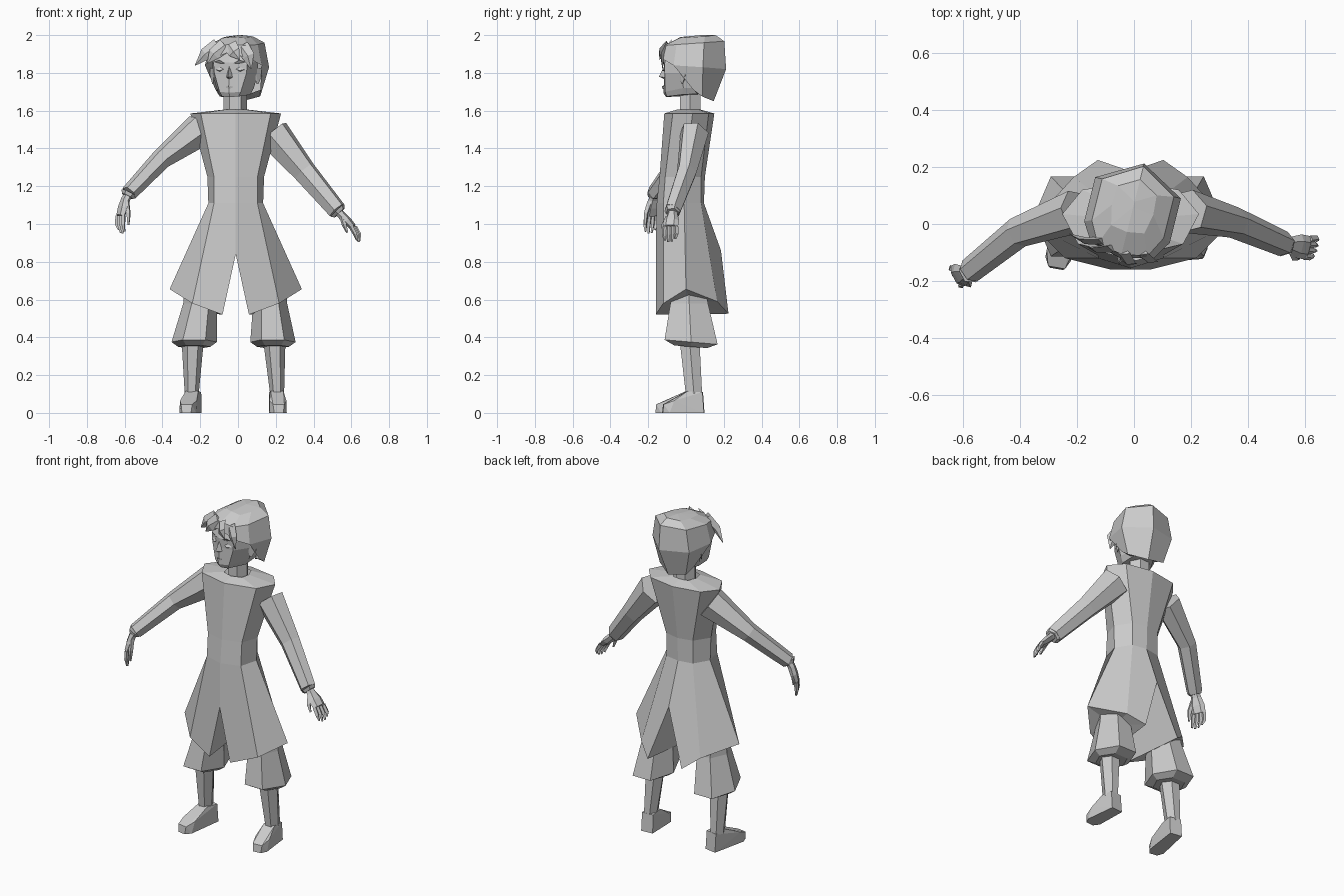
import bpy, bmesh, math
from mathutils import Vector, Matrix

cube = bpy.data.objects.get("Cube")
if cube:
    bpy.data.objects.remove(cube, do_unlink=True)

grey = bpy.data.materials.new("plain grey")
grey.use_nodes = True
grey.diffuse_color = (0.6, 0.6, 0.6, 1)
grey.node_tree.nodes["Principled BSDF"].inputs["Base Color"].default_value = (0.6, 0.6, 0.6, 1)

HEAD = Matrix.Translation((-0.01, 0.03, 0)) @ Matrix.Rotation(math.radians(-14), 4, 'Z')
BODY = Matrix.Translation((-0.012, 0, 0))


def finish(name, bm, matrix=None):
    bmesh.ops.remove_doubles(bm, verts=bm.verts, dist=0.0005)
    bmesh.ops.recalc_face_normals(bm, faces=bm.faces)
    if matrix:
        bm.transform(matrix)
    mesh = bpy.data.meshes.new(name)
    bm.to_mesh(mesh)
    bm.free()
    mesh.materials.append(grey)
    obj = bpy.data.objects.new(name, mesh)
    bpy.context.collection.objects.link(obj)
    return obj


def mirrored(name, rows, matrix, extra=()):
    """Grid of half-profile rows, mirrored in x; None leaves a gap."""
    bm = bmesh.new()
    for s in (1, -1):
        v = [[p and bm.verts.new((p[0] * s, p[1], p[2])) for p in row] for row in rows]
        for a, b in zip(v, v[1:]):
            for i in range(len(a) - 1):
                quad = (a[i], a[i + 1], b[i + 1], b[i])
                if all(quad):
                    bm.faces.new(quad)
        for face in extra:
            bm.faces.new([v[r][c] for r, c in face])
    return finish(name, bm, matrix)


def loft(name, rings, n=6, matrix=None):
    """Closed tube through rings given as centre, u, v."""
    bm = bmesh.new()
    loops = []
    for c, u, v in rings:
        angles = [2 * math.pi * i / n for i in range(n)]
        loops.append([bm.verts.new(Vector(c) + Vector(u) * math.cos(t) + Vector(v) * math.sin(t))
                      for t in angles])
    for a, b in zip(loops, loops[1:]):
        for i in range(n):
            bm.faces.new((a[i], a[(i + 1) % n], b[(i + 1) % n], b[i]))
    bm.faces.new(loops[0])
    bm.faces.new(loops[-1])
    return finish(name, bm, matrix)


def tube(name, points, radii, across, n=6, matrix=None):
    """Tube along a path; radii are (across, thick) pairs."""
    pts = [Vector(p) for p in points]
    rings = []
    for i, p in enumerate(pts):
        d = (pts[min(i + 1, len(pts) - 1)] - pts[max(i - 1, 0)]).normalized()
        w = Vector(across)
        w = (w - d * w.dot(d)).normalized()
        rings.append((p, w * radii[i][0], d.cross(w) * radii[i][1]))
    return loft(name, rings, n, matrix)


def hull(name, points, matrix=None):
    bm = bmesh.new()
    for p in points:
        bm.verts.new(p)
    bmesh.ops.convex_hull(bm, input=bm.verts)
    return finish(name, bm, matrix)


# Long coat: collar, shoulders, waist, hips, slit tops, hem, underside
coat_rows = [
    [(0, -.05, 1.605), (.06, -.03, 1.605), (.07, .02, 1.605), (.05, .07, 1.605), (0, .08, 1.605)],
    [(0, -.115, 1.585), (.185, -.07, 1.585), (.24, .035, 1.585), (.17, .12, 1.585), (0, .15, 1.585)],
    [(0, -.14, 1.25), (.115, -.11, 1.25), (.15, -.01, 1.25), (.09, .08, 1.25), (0, .1, 1.25)],
    [(0, -.155, 1.11), (.115, -.12, 1.11), (.145, -.01, 1.11), (.09, .08, 1.11), (0, .095, 1.11)],
    [(0, -.16, .84), None, None, None, (0, .185, .86)],
    [(.07, -.16, .52), (.23, -.12, .58), (.35, 0, .655), (.2, .165, .59), (.115, .225, .525)],
    [None, None, (.18, .02, .59), None, None],
]
coat_extra = [
    [(3, 0), (3, 1), (5, 1), (5, 0), (4, 0)],
    [(3, 1), (3, 2), (5, 2), (5, 1)],
    [(3, 2), (3, 3), (5, 3), (5, 2)],
    [(3, 3), (3, 4), (4, 4), (5, 4), (5, 3)],
    [(4, 0), (5, 0), (5, 4), (4, 4)],
    [(5, 4), (5, 0), (6, 2)],
] + [[(5, i), (5, i + 1), (6, 2)] for i in range(4)]
mirrored("coat", coat_rows, BODY, coat_extra)

# Neck
loft("neck", [((-.015, .022, z), (.062, 0, 0), (0, .062, 0)) for z in (1.57, 1.7)])

# Legs: baggy trousers, shins and feet
for side, s, hip, knee, ankle, turn, toe in (("left", 1, .17, .185, .207, 4, .035),
                                             ("right", -1, -.2, -.232, -.245, -10, 0)):
    loft(side + "_trouser", [
        ((hip, .017, .66), (.085, 0, 0), (0, .1, 0)),
        ((hip, .017, .58), (.09, 0, 0), (0, .115, 0)),
        ((knee, .027, .375), (.12, 0, 0), (0, .162, -.014)),
        ((knee, .025, .35), (.085, 0, 0), (0, .1, -.008)),
    ])
    loft(side + "_shin", [
        ((knee + .008 * s, .02, .37), (.058, 0, 0), (0, .06, 0)),
        ((ankle, .042, .1), (.037, 0, 0), (0, .05, 0)),
    ])
    foot = [(.037, .093, 0), (.036, .085, .11), (.034, .005, .115), (.045, -.10 + toe, .065),
            (.03, -.155 + toe, .045), (.045, -.125 + toe, 0), (.024, -.16 + toe, 0)]
    hull(side + "_foot", [(x * m, y, z) for x, y, z in foot for m in (1, -1)],
         Matrix.Translation((ankle, 0, 0)) @ Matrix.Rotation(math.radians(turn), 4, 'Z'))

# Arms: sleeve, cuff, palm, fingers and thumb
arms = {
    "left": dict(across=(.3, .95, 0), shoulder=(.185, .045, 1.48), elbow=(.352, .005, 1.278),
                 wrist=(.525, -.07, 1.072), palm=(.55, -.073, 1.045), knuckle=(.608, -.083, .985),
                 tip=(.642, -.085, .905), thumb=(.578, -.122, .955), grow=1.0),
    "right": dict(across=(-.5, .87, 0), shoulder=(-.2, .045, 1.5), elbow=(-.408, -.03, 1.342),
                  wrist=(-.577, -.165, 1.163), palm=(-.595, -.172, 1.13), knuckle=(-.622, -.183, 1.045),
                  tip=(-.615, -.19, .95), thumb=(-.58, -.215, .995), grow=.84),
}
for side, a in arms.items():
    g = a["grow"]
    w = Vector(a["across"]).normalized()
    wrist, palm, knuckle, tip = (Vector(a[k]) for k in ("wrist", "palm", "knuckle", "tip"))
    tube(side + "_sleeve", [a["shoulder"], a["elbow"], wrist],
         [(.078, .095), (.055, .066 * g), (.045, .052 * g)], w)
    tube(side + "_cuff", [wrist, wrist.lerp(palm, .5)], [(.045, .052 * g), (.036, .038 * g)], w)
    tube(side + "_palm", [wrist, palm, palm.lerp(knuckle, .5), knuckle],
         [(.026, .022), (.03, .022), (.043, .022), (.042, .016)], w)
    for i in range(4):
        off = w * (i - 1.5) * .021
        mid = knuckle.lerp(tip, .5) + off * 1.1 + Vector((.006 if side == "left" else -.006, 0, 0))
        end = knuckle.lerp(tip, (.9, 1, .96, .8)[i]) + off * .9
        tube(f"{side}_finger_{i + 1}", [knuckle + off, mid, end],
             [(.013, .013), (.011, .011), (.006, .006)], w, 4)
    base = palm.lerp(knuckle, .15) - w * .02
    thumb = Vector(a["thumb"])
    tube(side + "_thumb", [base, base.lerp(thumb, .5) - w * .01, thumb],
         [(.016, .016), (.013, .013), (.006, .006)], w, 4)

# Head: angular face with closed chin
face_rows = [
    [(0, 0, 1.68), (0, 0, 1.68), (0, 0, 1.68), (0, .06, 1.69)],
    [(0, -.14, 1.672), (.045, -.125, 1.675), (.085, -.03, 1.685), (.06, .06, 1.69)],
    [(0, -.155, 1.695), (.058, -.13, 1.7), (.102, -.02, 1.72), (.07, .08, 1.72)],
    [(0, -.148, 1.8), (.088, -.125, 1.8), (.125, -.02, 1.8), (.08, .1, 1.8)],
    [(0, -.153, 1.855), (.092, -.125, 1.85), (.125, -.02, 1.86), (.08, .1, 1.86)],
    [(0, -.12, 1.95), (.07, -.1, 1.95), (.1, 0, 1.95), (.07, .1, 1.95)],
]
bm_face = mirrored("face", face_rows, HEAD)

# Nose, lips, closed eyelids, brows and ears
hull("nose", [(0, -.148, 1.84), (.02, -.14, 1.775), (-.02, -.14, 1.775),
              (0, -.178, 1.78), (0, -.145, 1.765)], HEAD)
hull("lips", [(.03, -.14, 1.726), (-.03, -.14, 1.726), (0, -.162, 1.732),
              (0, -.16, 1.715), (0, -.14, 1.715)], HEAD)
for s, side in ((1, "left"), (-1, "right")):
    hull(side + "_eyelid", [(s * x, y, z) for x, y, z in (
        (.028, -.138, 1.822), (.085, -.125, 1.82), (.055, -.146, 1.812),
        (.055, -.13, 1.838), (.055, -.13, 1.805))], HEAD)
    hull(side + "_brow", [(s * x, y, z) for x, y, z in (
        (.022, -.15, 1.85), (.085, -.132, 1.858), (.055, -.15, 1.868), (.055, -.135, 1.85))], HEAD)
    hull(side + "_ear", [(s * x, y, z) for x, y, z in (
        (.115, -.04, 1.82), (.115, -.03, 1.745), (.115, .0, 1.78),
        (.145, .005, 1.83), (.142, .0, 1.785), (.125, -.02, 1.74))], HEAD)

# Hair cap, open over the face
hair_rows = [
    [(0, .03, 1.998), (0, .03, 1.998), (0, .03, 1.998), (0, .05, 2), (0, .05, 2)],
    [(0, -.06, 1.99), (.06, -.05, 1.985), (.075, .02, 1.988), (.07, .09, 1.993), (0, .13, 2)],
    [(0, -.14, 1.95), (.09, -.125, 1.945), (.13, -.05, 1.95), (.13, .1, 1.96), (0, .178, 1.968)],
    [(0, -.155, 1.91), (.115, -.125, 1.87), (.155, -.06, 1.84), (.155, .1, 1.83), (0, .188, 1.82)],
    [None, None, (.122, .04, 1.71), (.11, .085, 1.675), (0, .12, 1.65)],
    [None, None, (.075, .05, 1.69), (.06, .06, 1.69), (0, .06, 1.69)],
]
mirrored("hair", hair_rows, HEAD)

# Fringe tufts swept from the parting
tufts = [
    ((-.07, -.11, 1.945), (-.135, -.125, 1.9), (-.195, -.115, 1.84)),
    ((-.03, -.125, 1.945), (-.085, -.145, 1.9), (-.12, -.145, 1.85)),
    ((.0, -.13, 1.945), (.03, -.16, 1.91), (.06, -.16, 1.87)),
    ((.06, -.115, 1.94), (.1, -.135, 1.89), (.115, -.13, 1.82)),
]
for i, path in enumerate(tufts):
    tube(f"fringe_tuft_{i + 1}", path, [(.015, .04), (.012, .034), (.001, .002)], (0, 1, 0), 4, HEAD)
